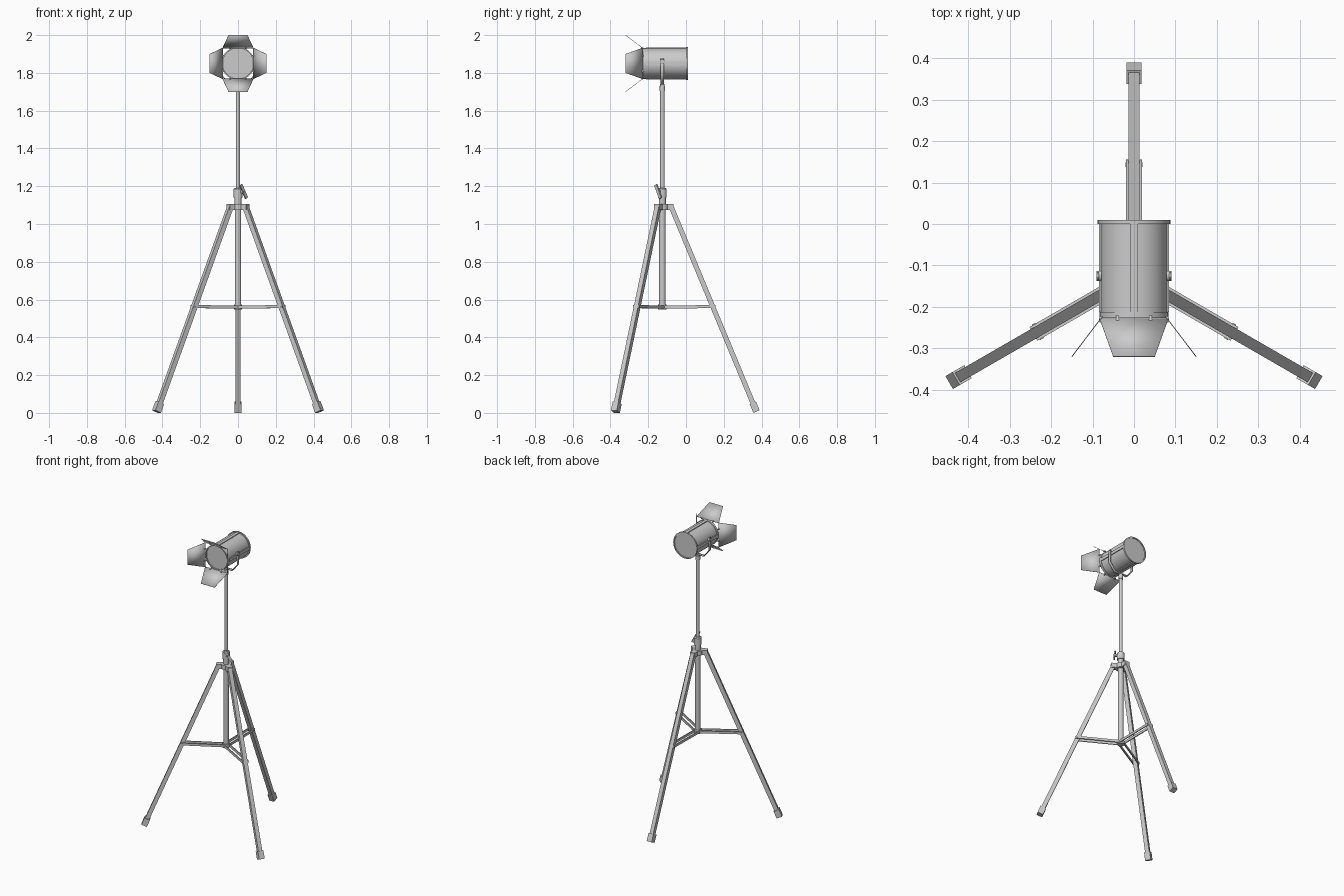
import bpy, bmesh, math
from mathutils import Matrix, Vector

if "Cube" in bpy.data.objects:
    bpy.data.objects.remove(bpy.data.objects["Cube"], do_unlink=True)

GREY = (0.6, 0.6, 0.6, 1)
metal = bpy.data.materials.new("light_grey_metal")
metal.use_nodes = True
metal.diffuse_color = GREY
metal.node_tree.nodes["Principled BSDF"].inputs["Base Color"].default_value = GREY

POST = Matrix.Translation((0, -0.125, 0))      # tripod axis
LAMP = Matrix.Translation((0, 0, 1.85))        # lamp axis runs along y
TO_Y = Matrix.Rotation(-math.pi / 2, 4, 'X')   # turns a z axis into y


def finish(name, bm, matrix, thickness=0):
    bmesh.ops.recalc_face_normals(bm, faces=bm.faces)
    me = bpy.data.meshes.new(name)
    bm.to_mesh(me)
    bm.free()
    me.transform(matrix)
    me.materials.append(metal)
    me.shade_smooth()
    me.set_sharp_from_angle(angle=math.radians(30))
    ob = bpy.data.objects.new(name, me)
    bpy.context.collection.objects.link(ob)
    if thickness:
        mod = ob.modifiers.new("thickness", 'SOLIDIFY')
        mod.thickness = thickness
        mod.offset = 0
    return ob


def lathe(name, profile, matrix, sides=32):
    """Turn (radius, height) points around z."""
    bm = bmesh.new()
    vs = [bm.verts.new((r, 0, h)) for r, h in profile]
    edges = [bm.edges.new(p) for p in zip(vs, vs[1:])]
    bmesh.ops.spin(bm, geom=vs + edges, cent=(0, 0, 0), axis=(0, 0, 1),
                   angle=2 * math.pi, steps=sides)
    bmesh.ops.remove_doubles(bm, verts=bm.verts, dist=1e-5)
    return finish(name, bm, matrix)


def rod(name, r, z0, z1, matrix, sides=20):
    return lathe(name, [(0, z0), (r, z0), (r, z1), (0, z1)], matrix, sides)


def beam(name, a, b, width, depth, matrix=Matrix(), side=(1, 0, 0)):
    """Box from a to b, its width measured along side."""
    a, b = Vector(a), Vector(b)
    z = (b - a).normalized()
    y = z.cross(Vector(side)).normalized()
    x = y.cross(z)
    frame = Matrix((x, y, z)).transposed().to_4x4()
    size = Matrix.Diagonal((width, depth, (b - a).length, 1))
    bm = bmesh.new()
    bmesh.ops.create_cube(bm, size=1)
    return finish(name, bm, matrix @ Matrix.Translation((a + b) / 2) @ frame @ size)


# Tripod legs with feet, top clamps and paired braces
leg_top, leg_end = Vector((0, 0.043, 1.10)), Vector((0, 0.498, 0.007))
down = (leg_end - leg_top).normalized()
for label, angle in (("back", 0), ("right", 120), ("left", 240)):
    m = POST @ Matrix.Rotation(math.radians(angle), 4, 'Z')
    beam(label + "_leg", leg_top, leg_end - down * 0.01, 0.026, 0.026, m)
    beam(label + "_foot", leg_end - down * 0.05, leg_end, 0.036, 0.036, m)
    beam(label + "_leg_clamp", (0, 0.005, 1.09), (0, 0.06, 1.09), 0.034, 0.03, m)
    for s in (-1, 1):
        beam(label + "_brace", (s * 0.016, 0.008, 0.56), (s * 0.016, 0.28, 0.563),
             0.006, 0.016, m)
    rod(label + "_brace_pin", 0.005, -0.021, 0.021,
        m @ Matrix.Translation((0, 0.268, 0.562)) @ Matrix.Rotation(math.pi / 2, 4, 'Y'), 12)

# Centre column
rod("lower_tube", 0.017, 0.55, 1.10, POST)
rod("brace_collar", 0.022, 0.547, 0.573, POST)
rod("hub", 0.032, 1.075, 1.105, POST)
lathe("height_collar", [(0, 1.10), (0.018, 1.10), (0.018, 1.14), (0.023, 1.14),
                        (0.023, 1.185), (0.017, 1.19), (0, 1.19)], POST)
rod("upper_tube", 0.0115, 1.18, 1.74, POST)
rod("top_collar", 0.015, 1.705, 1.73, POST)

# Wing screw on the height collar
beam("screw_shaft", (0.01, -0.135, 1.17), (0.034, -0.151, 1.172), 0.012, 0.012, side=(0, 0, 1))
beam("screw_wing", (0.015, -0.16, 1.207), (0.045, -0.135, 1.137), 0.008, 0.018, side=(1, -1, 0))

# Lamp housing with rims and recessed end discs
lathe("lamp_housing", [(0, -0.22), (0.077, -0.22), (0.077, -0.227), (0.083, -0.227),
                       (0.083, -0.212), (0.08, -0.212), (0.08, 0), (0.0875, 0),
                       (0.0875, 0.01), (0.08, 0.01), (0.08, 0.005), (0, 0.005)],
      LAMP @ TO_Y, 40)

# Ribs, door hinges and doors repeat around the lamp
for k, label in enumerate(("top", "left", "bottom", "right")):
    m = LAMP @ Matrix.Rotation(k * math.pi / 2, 4, 'Y')
    beam(label + "_rib", (0, -0.212, 0.081), (0, 0, 0.081), 0.02, 0.007, m)
    for s in (-1, 1):
        beam(label + "_hinge", (s * 0.04, -0.222, 0.079), (s * 0.04, -0.237, 0.083),
             0.008, 0.006, m)
    bm = bmesh.new()
    bm.faces.new([bm.verts.new(p) for p in (
        (-0.083, -0.228, 0.08), (0.083, -0.228, 0.08),
        (0.05, -0.32, 0.15), (-0.05, -0.32, 0.15))])
    finish(label + "_barn_door", bm, m, 0.002)

# Yoke: a bent strip under the lamp with a pivot knob at each end
half = [(0.087, 1.875), (0.087, 1.79), (0.048, 1.742)]
path = half + [(-x, z) for x, z in reversed(half)]
bm = bmesh.new()
rows = [[bm.verts.new((x, y, z)) for y in (-0.009, 0.009)] for x, z in path]
for p, q in zip(rows, rows[1:]):
    bm.faces.new((p[0], p[1], q[1], q[0]))
finish("yoke", bm, POST, 0.005)
for s in (-1, 1):
    rod("yoke_pivot", 0.012, 0.078, 0.091,
        POST @ LAMP @ Matrix.Translation((0, 0, 0.01)) @ Matrix.Rotation(s * math.pi / 2, 4, 'Y'), 16)
